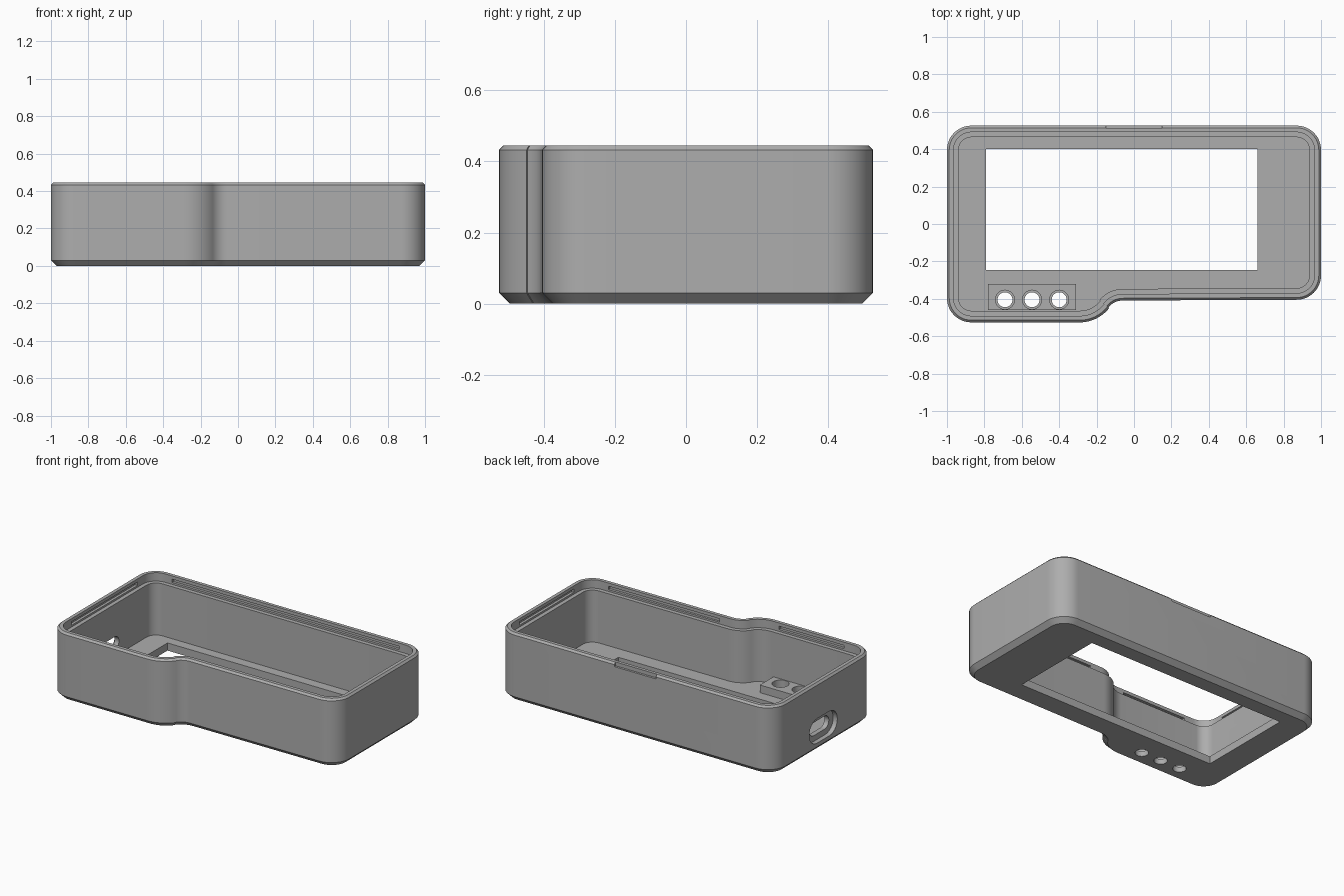
import bpy, bmesh
from math import cos, sin, radians
from mathutils import Matrix

cube = bpy.data.objects.get("Cube")
if cube:
    bpy.data.objects.remove(cube, do_unlink=True)

HX, HY, TOP, FLOOR = 1.0, 0.526, 0.445, 0.05
R = 0.13

grey = bpy.data.materials.new("plain grey")
grey.use_nodes = True
grey.diffuse_color = (0.42, 0.42, 0.42, 1)
grey.node_tree.nodes["Principled BSDF"].inputs["Base Color"].default_value = (0.42, 0.42, 0.42, 1)


def make(name, bm):
    bmesh.ops.recalc_face_normals(bm, faces=bm.faces)
    mesh = bpy.data.meshes.new(name)
    bm.to_mesh(mesh)
    bm.free()
    mesh.materials.append(grey)
    ob = bpy.data.objects.new(name, mesh)
    bpy.context.collection.objects.link(ob)
    return ob


def outline(d):
    """Case outline moved inwards by d: four corners and an S-bend."""
    arcs = [  # centre x, centre y, radius, start angle, end angle
        (-HX + R, -HY + R, R - d, 180, 270),
        (-0.29, -HY + 0.2, 0.2 - d, 270, 322),
        (-0.06, -0.506, 0.097 + d, 142, 90),
        (HX - R, -0.405 + R, R - d, 270, 360),
        (HX - R, HY - R, R - d, 0, 90),
        (-HX + R, HY - R, R - d, 90, 180),
    ]
    n = 12
    return [(cx + r * cos(radians(a + (b - a) * i / n)),
             cy + r * sin(radians(a + (b - a) * i / n)))
            for cx, cy, r, a, b in arcs for i in range(n + 1)]


def loft(name, levels):
    """Join outlines (inset, height) into a closed solid."""
    bm = bmesh.new()
    rings = [[bm.verts.new((x, y, z)) for x, y in outline(d)] for d, z in levels]
    for lo, hi in zip(rings, rings[1:]):
        for i in range(len(lo)):
            j = (i + 1) % len(lo)
            bm.faces.new((lo[i], lo[j], hi[j], hi[i]))
    bm.faces.new(rings[0][::-1])
    bm.faces.new(rings[-1])
    return make(name, bm)


def box(name, x0, x1, y0, y1, z0, z1):
    bm = bmesh.new()
    bmesh.ops.create_cube(bm, size=1)
    bmesh.ops.scale(bm, vec=(x1 - x0, y1 - y0, z1 - z0), verts=bm.verts)
    bmesh.ops.translate(bm, vec=((x0 + x1) / 2, (y0 + y1) / 2, (z0 + z1) / 2), verts=bm.verts)
    return make(name, bm)


def cylinder(name, x, y, r, z0, z1):
    bm = bmesh.new()
    bmesh.ops.create_cone(bm, cap_ends=True, segments=32, radius1=r, radius2=r, depth=z1 - z0,
                          matrix=Matrix.Translation((x, y, (z0 + z1) / 2)))
    return make(name, bm)


def stadium(name, x0, x1, y, z, width, height):
    """Rounded slot running along x."""
    bm = bmesh.new()
    r = height / 2
    ends = []
    for x in (x0, x1):
        ring = []
        for side, start in ((1, -90), (-1, 90)):
            for i in range(13):
                a = radians(start + 15 * i)
                ring.append(bm.verts.new((x, y + side * (width / 2 - r) + r * cos(a), z + r * sin(a))))
        ends.append(ring)
    a, b = ends
    for i in range(len(a)):
        j = (i + 1) % len(a)
        bm.faces.new((a[i], a[j], b[j], b[i]))
    bm.faces.new(a)
    bm.faces.new(b)
    return make(name, bm)


def combine(target, tool, operation="DIFFERENCE"):
    bpy.context.view_layer.objects.active = target
    mod = target.modifiers.new("combine", "BOOLEAN")
    mod.operation = operation
    mod.solver = "EXACT"
    mod.object = tool
    bpy.ops.object.modifier_apply(modifier=mod.name)
    bpy.data.objects.remove(tool, do_unlink=True)


# Open tray with chamfered edges and a stepped rim
case = loft("case_shell", [(0.03, 0), (0, 0.03), (0, TOP - 0.012), (0.012, TOP), (0.035, TOP),
                           (0.035, 0.39), (0.062, 0.39), (0.062, FLOOR)])

# Raised pad behind the buttons
combine(case, box("button_pad", -0.78, -0.31, -0.46, -0.32, 0.03, 0.1), "UNION")

# Screen window
combine(case, box("window_cutter", -0.79, 0.66, -0.245, 0.4, -0.1, 0.2))

# Stepped button holes
for x in (-0.69, -0.545, -0.4):
    combine(case, cylinder("hole_cutter", x, -0.405, 0.04, -0.1, 0.3))
    combine(case, cylinder("bore_cutter", x, -0.405, 0.051, 0.035, 0.3))

# Cable port with an outer recess
combine(case, stadium("port_recess_cutter", -1.1, -0.97, 0.01, 0.135, 0.29, 0.16))
combine(case, stadium("port_cutter", -1.1, -0.9, 0.01, 0.135, 0.2, 0.085))

# Snap grooves inside the rim, one per straight wall
G0, G1, D = 0.402, 0.424, 0.018
for x0, x1, y0, y1 in (
        (-0.82, 0.82, HY - 0.045, HY - D),
        (-0.8, -0.33, -HY + D, -HY + 0.045),
        (0.02, 0.82, -0.405 + D, -0.36),
        (-HX + D, -HX + 0.045, -0.34, 0.34),
        (HX - 0.045, HX - D, -0.22, 0.34)):
    combine(case, box("groove_cutter", x0, x1, y0, y1, G0, G1))

# Opening notch in the back rim
combine(case, box("notch_cutter", -0.15, 0.15, HY - 0.014, HY + 0.1, TOP - 0.025, TOP + 0.1))

bpy.ops.object.select_all(action="DESELECT")
case.select_set(True)
bpy.context.view_layer.objects.active = case
bpy.ops.object.shade_smooth_by_angle(angle=radians(30))
